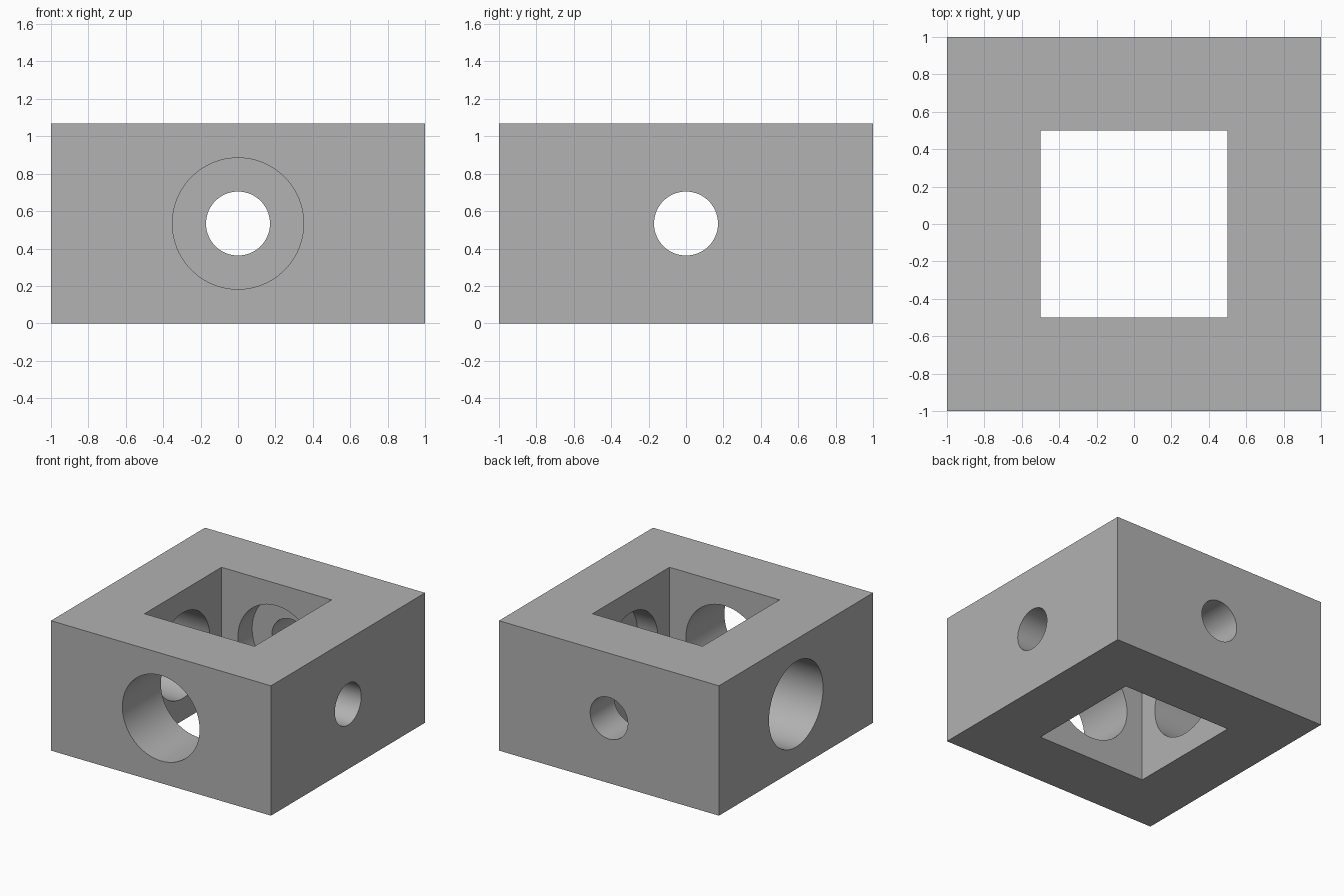
import bpy
import math

default = bpy.data.objects.get("Cube")
if default:
    bpy.data.objects.remove(default, do_unlink=True)

HEIGHT = 1.067
MID = HEIGHT / 2
BORE_R, HOLE_R = 0.351, 0.171
BORE_END = 0.685          # floor of the blind bores in the back and left walls

grey = bpy.data.materials.new("grey")
grey.use_nodes = True
colour = (0.445, 0.445, 0.445, 1)
grey.diffuse_color = colour
grey.node_tree.nodes["Principled BSDF"].inputs["Base Color"].default_value = colour


def box(name, width, height):
    bpy.ops.mesh.primitive_cube_add(size=1, location=(0, 0, MID))
    obj = bpy.context.object
    obj.name = name
    obj.scale = (width, width, height)
    bpy.ops.object.transform_apply(location=True, rotation=True, scale=True)
    return obj


def bore(name, axis, radius, start, end):
    """Cylinder lying along x or y at mid height."""
    centre, length = (start + end) / 2, end - start
    along_x = axis == "x"
    bpy.ops.mesh.primitive_cylinder_add(
        vertices=96, radius=radius, depth=length,
        location=(centre, 0, MID) if along_x else (0, centre, MID),
        rotation=(0, math.pi / 2, 0) if along_x else (math.pi / 2, 0, 0))
    obj = bpy.context.object
    obj.name = name
    bpy.ops.object.transform_apply(location=True, rotation=True, scale=True)
    return obj


def cut(target, cutter):
    mod = target.modifiers.new("cut", "BOOLEAN")
    mod.operation = "DIFFERENCE"
    mod.solver = "EXACT"
    mod.object = cutter
    bpy.ops.object.select_all(action="DESELECT")
    bpy.context.view_layer.objects.active = target
    target.select_set(True)
    bpy.ops.object.modifier_apply(modifier=mod.name)
    bpy.data.objects.remove(cutter, do_unlink=True)


# Square block with an open square well
block = box("bored_block", 2, HEIGHT)
block.data.materials.append(grey)
cut(block, box("well_cutter", 1, HEIGHT + 1))

# Wide bore through one wall and partway into the opposite one, then a narrow hole
for axis in "xy":
    cut(block, bore("bore_cutter", axis, BORE_R, -1.2, BORE_END))
    cut(block, bore("hole_cutter", axis, HOLE_R, 0, 1.2))

# Single colour, smooth bores, crisp edges
block.data.materials.clear()
block.data.materials.append(grey)
for face in block.data.polygons:
    face.material_index = 0
block.select_set(True)
bpy.context.view_layer.objects.active = block
bpy.ops.object.shade_smooth_by_angle(angle=math.radians(30))
